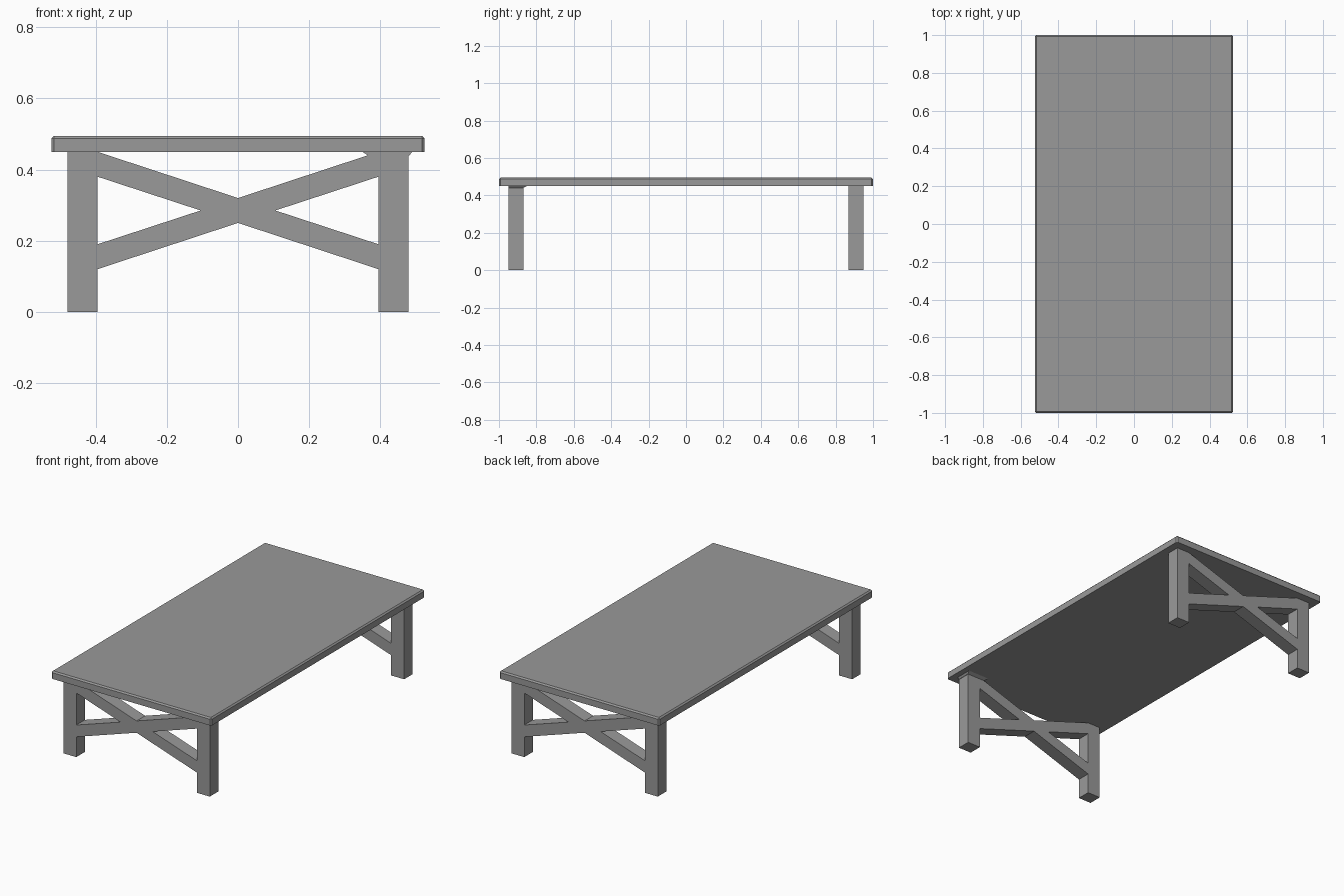
import bpy
import bmesh

cube = bpy.data.objects.get("Cube")
if cube:
    bpy.data.objects.remove(cube, do_unlink=True)

# Single grey finish
grey = bpy.data.materials.new("plain_grey")
grey.use_nodes = True
colour = (0.32, 0.32, 0.32, 1)
grey.diffuse_color = colour
grey.node_tree.nodes["Principled BSDF"].inputs["Base Color"].default_value = colour


def add_object(name, bm):
    bmesh.ops.recalc_face_normals(bm, faces=bm.faces)
    mesh = bpy.data.meshes.new(name)
    bm.to_mesh(mesh)
    bm.free()
    mesh.materials.append(grey)
    obj = bpy.data.objects.new(name, mesh)
    bpy.context.collection.objects.link(obj)
    return obj


def box(lo, hi):
    bm = bmesh.new()
    bmesh.ops.create_cube(bm, size=1)
    for v in bm.verts:
        for i in range(3):
            v.co[i] = hi[i] if v.co[i] > 0 else lo[i]
    return bm


# Tabletop with chamfered top rim and upright corners
HALF_W, UNDER, TOP = 0.525, 0.45, 0.495
bm = box((-HALF_W, -1, UNDER), (HALF_W, 1, TOP))
rim = [e for e in bm.edges if any(v.co.z > UNDER + 0.01 for v in e.verts)]
bmesh.ops.bevel(bm, geom=rim, offset=0.008, segments=1, affect="EDGES")
add_object("tabletop", bm)

# Half of an end frame: one leg and its share of the crossed braces
INNER, OUTER = 0.395, 0.48
points = {
    "notch": (0, 0.32), "dip": (0, 0.25), "fork": (0.105, 0.285),
    "upper_top": (INNER, 0.45), "upper_low": (INNER, 0.38),
    "lower_top": (INNER, 0.19), "lower_low": (INNER, 0.12),
    "leg_top": (OUTER, UNDER), "foot_out": (OUTER, 0), "foot_in": (INNER, 0),
}
regions = [
    "notch upper_top upper_low fork",
    "fork lower_top lower_low dip",
    "notch fork dip",
    "upper_top leg_top foot_out foot_in lower_low lower_top upper_low",
]


def end_frame(name, y, depth):
    bm = bmesh.new()
    verts = {k: bm.verts.new((x, y, z)) for k, (x, z) in points.items()}
    faces = [bm.faces.new([verts[k] for k in r.split()]) for r in regions]
    made = bmesh.ops.extrude_face_region(bm, geom=faces, use_keep_orig=True)["geom"]
    moved = [g for g in made if isinstance(g, bmesh.types.BMVert)]
    bmesh.ops.translate(bm, verts=moved, vec=(0, depth, 0))
    # Open the centre plane so that both halves join cleanly
    centre = [f for f in bm.faces if all(abs(v.co.x) < 1e-5 for v in f.verts)]
    bmesh.ops.delete(bm, geom=centre, context="FACES")
    obj = add_object(name, bm)
    mirror = obj.modifiers.new("mirror", "MIRROR")
    mirror.use_clip = True


end_frame("front_frame", -0.95, 0.08)
end_frame("back_frame", 0.87, 0.08)

# Shallow tapered pad under the tabletop at the front left leg
bm = box((0.35, -0.949, 0.44), (0.49, -0.85, UNDER))
for v in bm.verts:
    if v.co.z < UNDER - 0.005:
        v.co.x += 0.015 if v.co.x < 0.4 else -0.008
        v.co.y += -0.02 if v.co.y > -0.9 else 0
add_object("corner_pad", bm)
